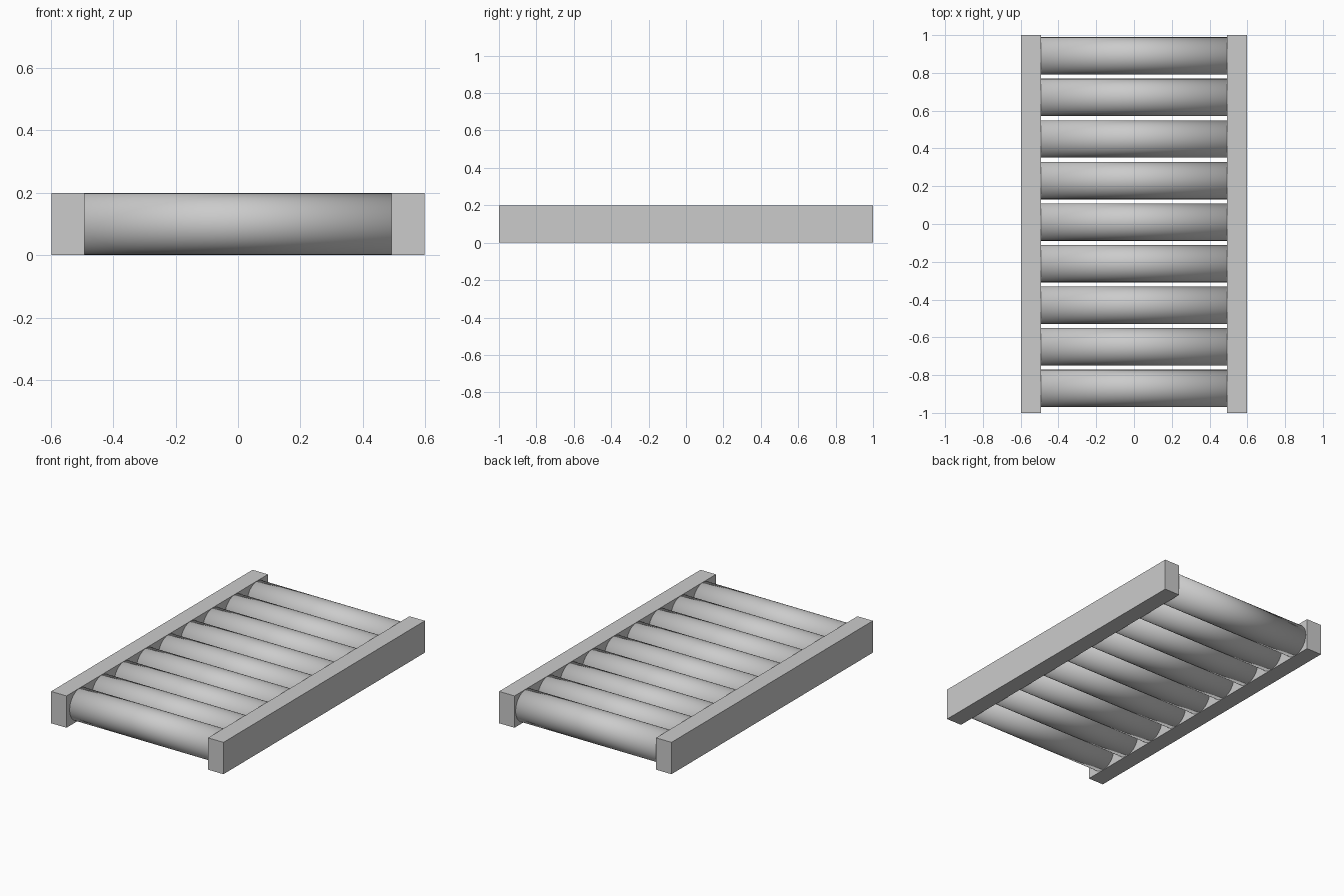
import bpy
import math

if "Cube" in bpy.data.objects:
    bpy.data.objects.remove(bpy.data.objects["Cube"])

RAIL_X, RAIL_W, HEIGHT = 0.5455, 0.107, 0.2
ROLLERS, PITCH, FIRST_Y, RADIUS = 9, 0.22, -0.87, 0.099


def rail(name, x):
    bpy.ops.mesh.primitive_cube_add(size=1, location=(x, 0, HEIGHT / 2))
    ob = bpy.context.object
    ob.name = name
    ob.scale = (RAIL_W, 2.0, HEIGHT)
    bpy.ops.object.transform_apply(location=False, rotation=False, scale=True)


def roller(name, y):
    bpy.ops.mesh.primitive_cylinder_add(
        vertices=32, radius=RADIUS, depth=1.0,
        location=(0, y, HEIGHT / 2), rotation=(0, math.pi / 2, 0))
    ob = bpy.context.object
    ob.name = name
    # smooth throughout, so the shading rolls off towards the ends
    bpy.ops.object.shade_smooth()


# side rails
rail("left_rail", -RAIL_X)
rail("right_rail", RAIL_X)

# row of rollers, ends seated just inside the rails
for i in range(ROLLERS):
    roller(f"roller_{i + 1}", FIRST_Y + i * PITCH)
